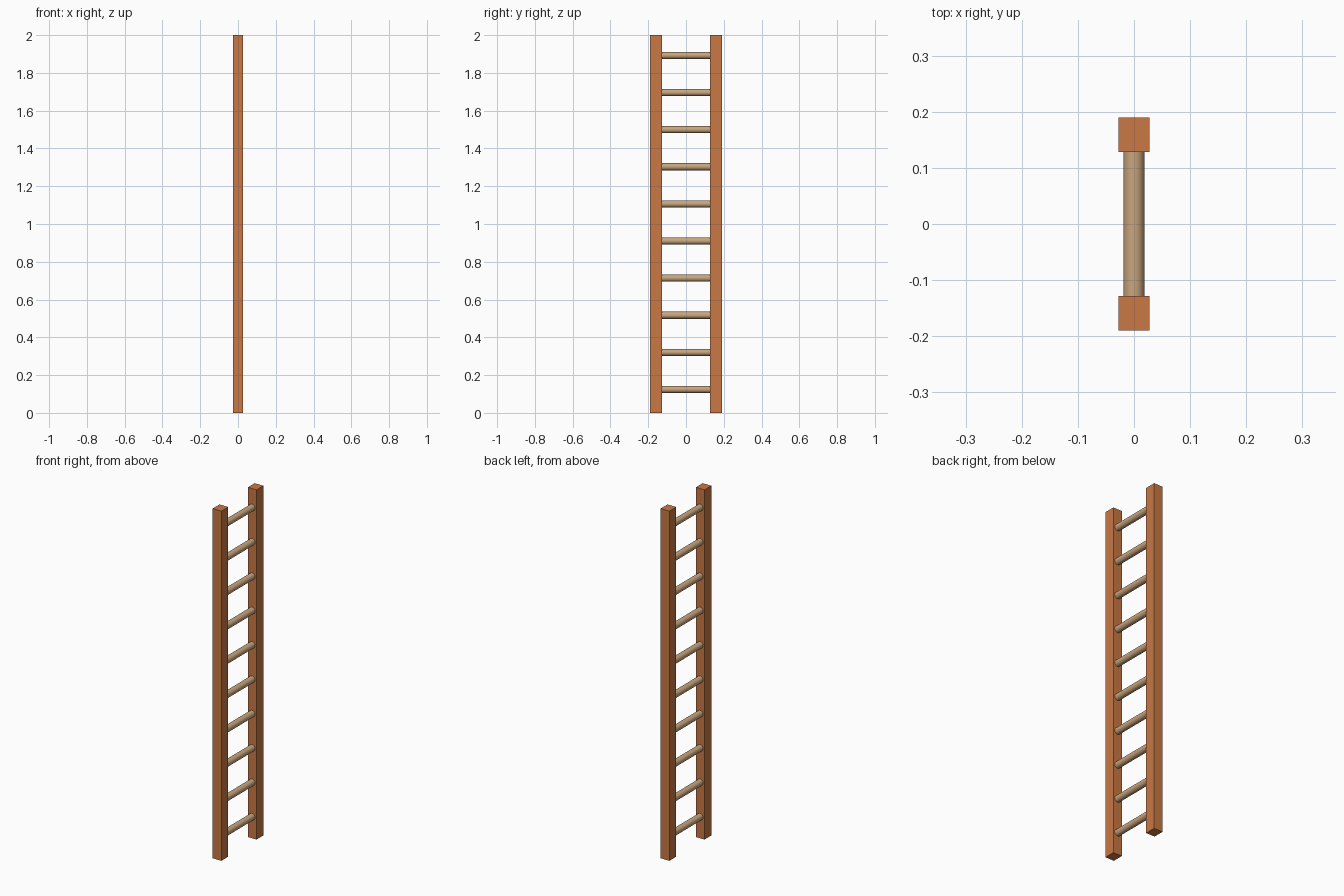
import bpy
import math

if "Cube" in bpy.data.objects:
    bpy.data.objects.remove(bpy.data.objects["Cube"])

HEIGHT = 2.0
RAIL_X, RAIL_Y = 0.055, 0.062      # rail cross-section
RAIL_CENTRE = 0.159                # rail offset from the middle
RUNG_RADIUS = 0.0188
RUNG_COUNT, FIRST_RUNG, RUNG_STEP = 10, 0.124, 0.1965


def material(name, colour):
    mat = bpy.data.materials.new(name)
    mat.diffuse_color = (*colour, 1.0)
    mat.use_nodes = True
    mat.node_tree.nodes["Principled BSDF"].inputs["Base Color"].default_value = mat.diffuse_color
    return mat


rail_wood = material("rail_wood", (0.58, 0.19, 0.06))
rung_wood = material("rung_wood", (0.58, 0.38, 0.21))

# Two square side rails
for side, name in ((-1, "front_rail"), (1, "back_rail")):
    bpy.ops.mesh.primitive_cube_add(size=1, location=(0, side * RAIL_CENTRE, HEIGHT / 2))
    rail = bpy.context.object
    rail.name = name
    rail.scale = (RAIL_X, RAIL_Y, HEIGHT)
    bpy.ops.object.transform_apply(location=False, rotation=False, scale=True)
    rail.data.materials.append(rail_wood)

# Evenly spaced round rungs, set into the rails
for i in range(RUNG_COUNT):
    bpy.ops.mesh.primitive_cylinder_add(
        vertices=32, radius=RUNG_RADIUS, depth=2 * RAIL_CENTRE,
        location=(0, 0, FIRST_RUNG + i * RUNG_STEP), rotation=(math.pi / 2, 0, 0))
    rung = bpy.context.object
    rung.name = f"rung_{i + 1}"
    rung.data.materials.append(rung_wood)
    bpy.ops.object.shade_smooth_by_angle(angle=math.radians(40))
